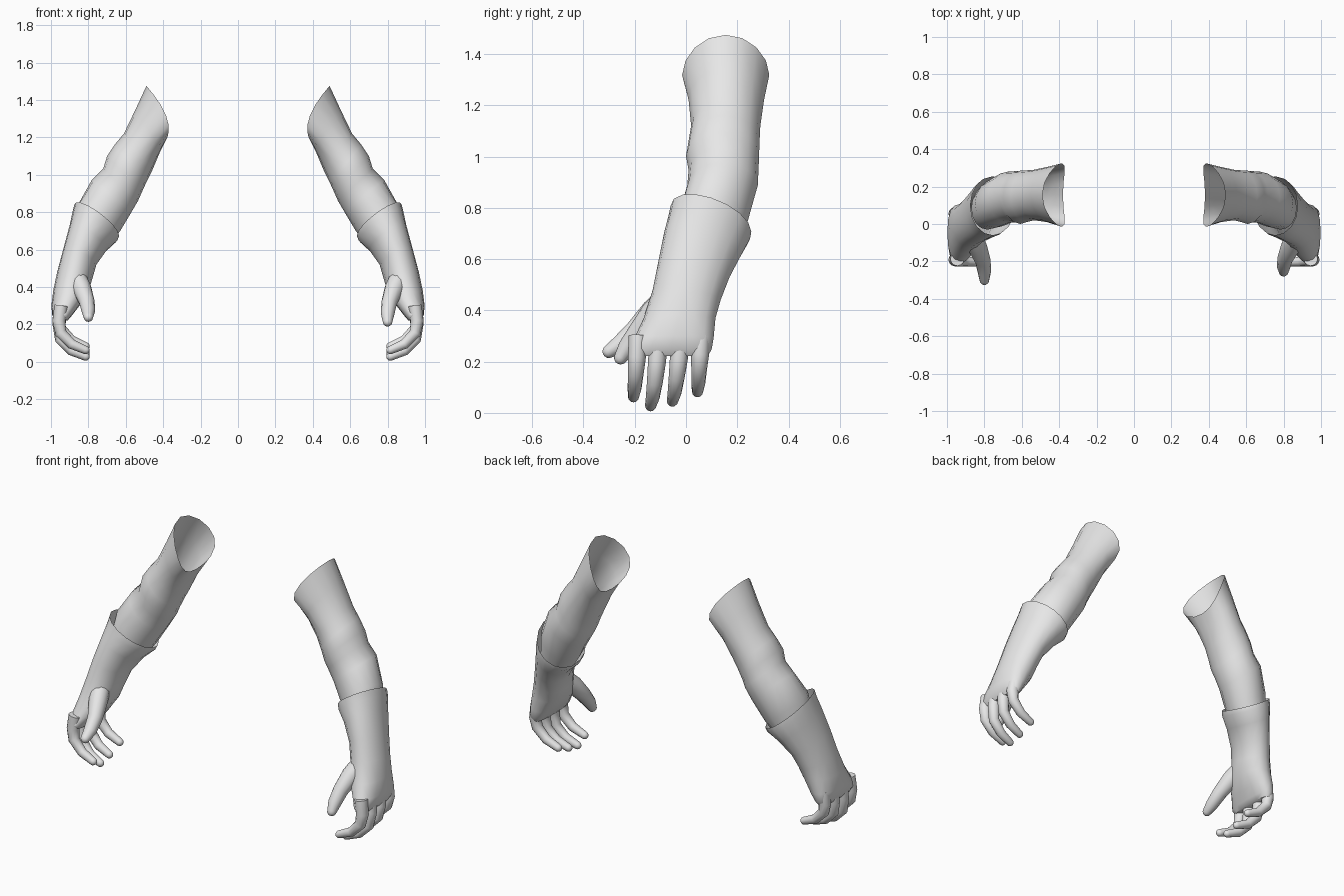
import bpy
import bmesh
import math
from mathutils import Vector

cube = bpy.data.objects.get("Cube")
if cube:
    bpy.data.objects.remove(cube)

grey = bpy.data.materials.new("light_grey")
grey.use_nodes = True
grey.diffuse_color = (0.8, 0.8, 0.8, 1)
grey.node_tree.nodes["Principled BSDF"].inputs["Base Color"].default_value = (0.8, 0.8, 0.8, 1)


def loft(bm, rings, cap_start=False, cap_end=False):
    """Skin a list of point rings with quads."""
    loops = [[bm.verts.new(p) for p in ring] for ring in rings]
    n = len(loops[0])
    for a, b in zip(loops, loops[1:]):
        for i in range(n):
            j = (i + 1) % n
            bm.faces.new((a[i], a[j], b[j], b[i]))
    if cap_start:
        bm.faces.new(loops[0])
    if cap_end:
        bm.faces.new(loops[-1])


def section(outer, inner, front, back, tilt=0, bow=0, power=1.0, n=16):
    """Oval through an outer and an inner (x, z) point, spanning front to back in y."""
    cx, cz = (outer[0] + inner[0]) / 2, (outer[1] + inner[1]) / 2
    ux, uz = outer[0] - cx, outer[1] - cz
    cy, hy = (front + back) / 2, (back - front) / 2
    ring = []
    for i in range(n):
        a = 2 * math.pi * i / n
        c = math.copysign(abs(math.cos(a)) ** power, math.cos(a))
        s = math.copysign(abs(math.sin(a)) ** power, math.sin(a))
        bend = bow * s * s
        ring.append(Vector((cx + ux * c + bend, cy + hy * s, cz + uz * c + tilt * s + bend / 3)))
    return ring


def digit(bm, path, radii, side, n=12):
    """Tapered tube along a path with a rounded tip."""
    pts = [Vector(p) for p in path]
    end = (pts[-1] - pts[-2]).normalized()
    tip, r = pts[-1], radii[-1]
    sizes = list(radii)
    for t in (0.45, 0.8, 0.97):
        pts.append(tip + end * r * t)
        sizes.append(r * math.sqrt(1 - t * t))
    rings = []
    for i, p in enumerate(pts):
        d = (pts[min(i + 1, len(pts) - 1)] - pts[max(i - 1, 0)]).normalized()
        v = (side - d * side.dot(d)).normalized()
        u = d.cross(v)
        rings.append([p + (u * math.cos(2 * math.pi * k / n) + v * math.sin(2 * math.pi * k / n)) * sizes[i]
                      for k in range(n)])
    loft(bm, rings, True, True)


def finish(bm, name, sign):
    """Turn the mesh into a smooth object, mirrored for the right side."""
    for v in bm.verts:
        v.co.x *= sign
    bmesh.ops.recalc_face_normals(bm, faces=bm.faces[:])
    mesh = bpy.data.meshes.new(name)
    bm.to_mesh(mesh)
    bm.free()
    mesh.materials.append(grey)
    obj = bpy.data.objects.new(name, mesh)
    bpy.context.collection.objects.link(obj)
    bpy.ops.object.select_all(action='DESELECT')
    obj.select_set(True)
    bpy.context.view_layer.objects.active = obj
    bpy.ops.object.shade_smooth_by_angle(angle=math.radians(50))


def build_arm(name, sign):
    # bare arm: open shoulder, elbow bulge, forearm ending inside the glove
    bm = bmesh.new()
    loft(bm, [
        section((.49, 1.475), (.38, 1.195), -.015, .325, bow=-.05),
        section((.55, 1.345), (.42, 1.115), .01, .305, bow=-.02),
        section((.61, 1.22), (.46, 1.02), .02, .29),
        section((.66, 1.16), (.49, .96), .01, .287),
        section((.70, 1.10), (.515, .905), 0, .285),
        section((.72, 1.035), (.535, .86), .01, .283),
        section((.78, .975), (.57, .80), .005, .28),
        section((.85, .85), (.63, .70), -.02, .24, -.03),
        section((.87, .72), (.70, .60), -.03, .20, -.03),
    ])
    finish(bm, name, sign)


def build_glove(name, sign, thumb_reach):
    bm = bmesh.new()
    # cuff, wrist and palm
    loft(bm, [
        section((.875, .84), (.635, .675), -.06, .255, -.05),
        section((.885, .80), (.645, .65), -.068, .25, -.045),
        section((.90, .73), (.70, .60), -.085, .22, -.04),
        section((.935, .60), (.757, .52), -.108, .17, -.03),
        section((.967, .48), (.78, .44), -.13, .135, -.02),
        section((.988, .38), (.805, .36), -.165, .115, 0, power=.9),
        section((.998, .30), (.855, .29), -.2, .108, 0, power=.8),
        section((.993, .25), (.89, .245), -.222, .1, 0, power=.75),
        section((.975, .222), (.91, .222), -.205, .085, 0, power=.75),
    ], cap_end=True)
    # four curled fingers: y at knuckle, y at tip, lift
    curl = ((.945, .30), (.957, .20), (.948, .12), (.89, .06), (.815, .028))
    for y0, y1, lift in ((-.187, -.205, .035), (-.105, -.138, 0), (-.02, -.053, .018), (.058, .045, .055)):
        path = [(x, y0 + (y1 - y0) * i / 4, z + lift * min(1, i / 2)) for i, (x, z) in enumerate(curl)]
        digit(bm, path, (.037, .035, .031, .027, .022), Vector((0, 1, 0)))
    # thumb
    base = ((.865, -.06, .45), (.835, -.125, .39), (.808, -.185, .315), (.80, -.23, .255), (.80, -.255, .215))
    path = [(x, y - thumb_reach * (i / 4) ** 2, z + .55 * thumb_reach * (i / 4) ** 2)
            for i, (x, y, z) in enumerate(base)]
    digit(bm, path, (.055, .052, .042, .036, .026), Vector((1, 0, 0)))
    finish(bm, name, sign)


for side, sign, reach in (("left", 1, 0), ("right", -1, .045)):
    build_arm(side + "_arm", sign)
    build_glove(side + "_glove", sign, reach)
